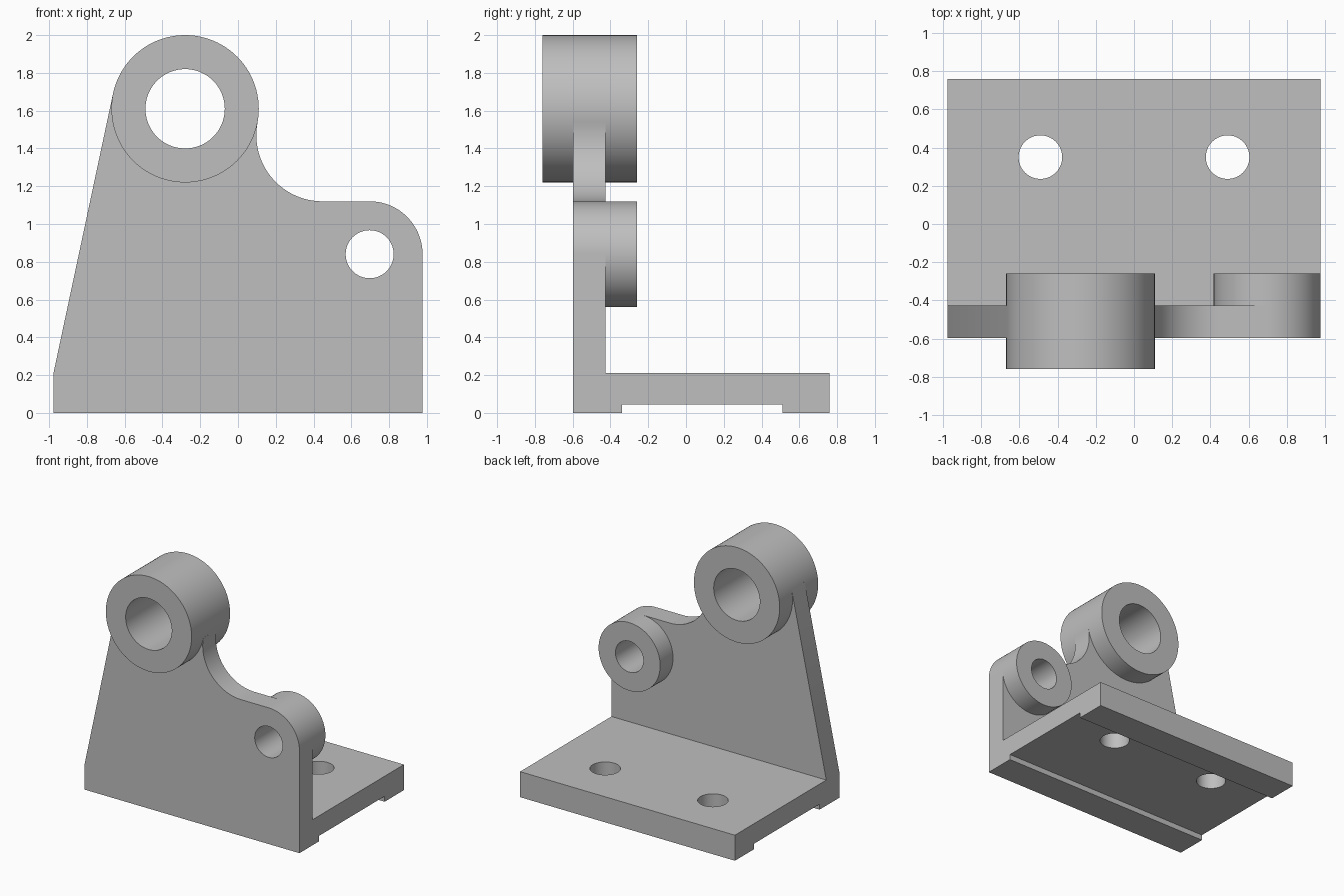
import bpy, bmesh
from math import cos, sin, radians, atan2, asin, hypot, degrees

if "Cube" in bpy.data.objects:
    bpy.data.objects.remove(bpy.data.objects["Cube"])

grey = bpy.data.materials.new("plain grey metal")
grey.use_nodes = True
COLOUR = (0.52, 0.52, 0.52, 1)
grey.diffuse_color = COLOUR
grey.node_tree.nodes["Principled BSDF"].inputs["Base Color"].default_value = COLOUR


def arc(centre, radius, start, end, steps=32):
    """Points along an arc, angles in degrees."""
    angles = [radians(start + (end - start) * i / steps) for i in range(steps + 1)]
    return [(centre[0] + radius * cos(a), centre[1] + radius * sin(a)) for a in angles]


def circle(centre, radius):
    return arc(centre, radius, 0, 360, 96)[:-1]


def prism(name, outline, axis, low, high):
    """Extrude a flat outline along one axis."""
    place = {"x": lambda u, v, t: (t, u, v),
             "y": lambda u, v, t: (u, t, v),
             "z": lambda u, v, t: (u, v, t)}[axis]
    bm = bmesh.new()
    face = bm.faces.new([bm.verts.new(place(u, v, low)) for u, v in outline])
    top = bmesh.ops.extrude_face_region(bm, geom=[face])["geom"]
    bmesh.ops.translate(bm, vec=place(0, 0, high - low),
                        verts=[g for g in top if isinstance(g, bmesh.types.BMVert)])
    bmesh.ops.recalc_face_normals(bm, faces=bm.faces)
    mesh = bpy.data.meshes.new(name)
    bm.to_mesh(mesh)
    bm.free()
    mesh.materials.append(grey)
    obj = bpy.data.objects.new(name, mesh)
    bpy.context.collection.objects.link(obj)
    return obj


def drill(obj, axis, centre, radius):
    """Cut a round hole right through a part."""
    cutter = prism("hole_cutter", circle(centre, radius), axis, -3, 3)
    cutter.hide_render = True
    bpy.context.view_layer.objects.active = obj
    mod = obj.modifiers.new("hole", "BOOLEAN")
    mod.operation = "DIFFERENCE"
    mod.solver = "EXACT"
    mod.object = cutter
    bpy.ops.object.modifier_apply(modifier=mod.name)
    bpy.data.objects.remove(cutter)


def finish(obj):
    bpy.ops.object.select_all(action="DESELECT")
    obj.select_set(True)
    bpy.context.view_layer.objects.active = obj
    bpy.ops.object.shade_smooth_by_angle(angle=radians(30))


# Main dimensions
HALF, BASE_TOP = 0.977, 0.21
FRONT, WEB_BACK, BOSS_BACK, REAR = -0.597, -0.427, -0.26, 0.76
BIG, BIG_R, BIG_BORE = (-0.28, 1.61), 0.39, 0.21
SMALL, SMALL_R, SMALL_BORE = (0.697, 0.84), 0.28, 0.127
FILLET, FILLET_R = (0.447, 1.47), 0.35

# Base plate with a shallow channel underneath and two bolt holes
base = prism("base_plate", [(WEB_BACK, 0), (-0.34, 0), (-0.34, 0.045), (0.51, 0.045),
                            (0.51, 0), (REAR, 0), (REAR, BASE_TOP), (WEB_BACK, BASE_TOP)],
             "x", -HALF, HALF)
for side in (-1, 1):
    drill(base, "z", (side * 0.49, 0.35), 0.114)

# Upright web: rounded corner, concave fillet, slanted edge tangent to the big boss
dx, dz = BIG[0] + HALF, BIG[1] - BASE_TOP
left = degrees(atan2(dz, dx) + asin(BIG_R / hypot(dx, dz))) + 90
right = degrees(atan2(FILLET[1] - BIG[1], FILLET[0] - BIG[0]))
outline = [(-HALF, 0), (HALF, 0)]
outline += arc(SMALL, SMALL_R, 0, 90)
outline += arc(FILLET, FILLET_R, 270, 180 + right)
outline += arc(BIG, BIG_R - 0.03, right, left)
outline += arc(BIG, BIG_R, left, left, 1)[:1] + [(-HALF, BASE_TOP)]
web = prism("upright_web", outline, "y", FRONT, WEB_BACK)
drill(web, "y", BIG, BIG_R - 0.09)
drill(web, "y", SMALL, SMALL_BORE)

# Bearing bosses
big_boss = prism("large_boss", circle(BIG, BIG_R), "y", -REAR, BOSS_BACK)
drill(big_boss, "y", BIG, BIG_BORE)
small_boss = prism("small_boss", circle(SMALL, SMALL_R), "y", WEB_BACK, BOSS_BACK)
drill(small_boss, "y", SMALL, SMALL_BORE)

for part in (base, web, big_boss, small_boss):
    finish(part)
